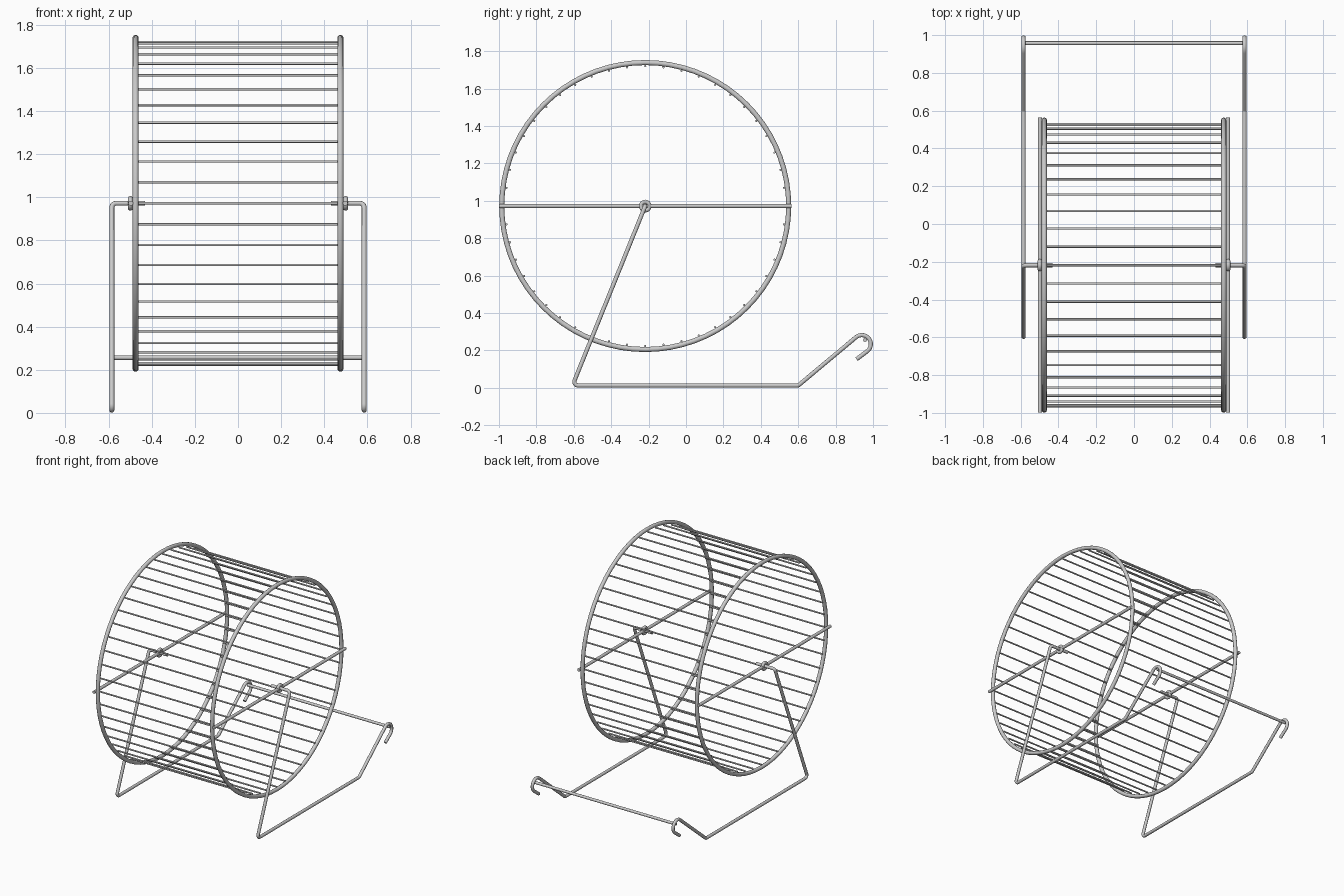
import bpy
from math import sin, cos, tan, pi, tau, radians
from mathutils import Vector

if "Cube" in bpy.data.objects:
    bpy.data.objects.remove(bpy.data.objects["Cube"])

HUB_Y, HUB_Z = -0.218, 0.972  # wheel centre
RIM_X, RIM_R = 0.475, 0.767   # rim offset and centreline radius
RUNG_R, RUNGS = 0.748, 48


def wire(name, paths, radius, cyclic=False, res=3):
    """Round wire swept along each path of points, turned into one mesh."""
    cu = bpy.data.curves.new(name, 'CURVE')
    cu.dimensions = '3D'
    cu.bevel_depth = radius
    cu.bevel_resolution = res
    cu.use_fill_caps = not cyclic
    for pts in paths:
        sp = cu.splines.new('POLY')
        sp.points.add(len(pts) - 1)
        for p, co in zip(sp.points, pts):
            p.co = (*co, 1)
        sp.use_cyclic_u = cyclic
    ob = bpy.data.objects.new(name, cu)
    bpy.context.collection.objects.link(ob)
    bpy.ops.object.select_all(action='DESELECT')
    ob.select_set(True)
    bpy.context.view_layer.objects.active = ob
    bpy.ops.object.convert(target='MESH')
    bpy.ops.object.shade_smooth_by_angle(angle=radians(40))
    return bpy.context.object


def rounded(pts, r, steps=6):
    """Replace every inner corner of a polyline by an arc of radius r."""
    pts = [Vector(p) for p in pts]
    out = [pts[0]]
    for a, b, c in zip(pts, pts[1:], pts[2:]):
        u, v = (a - b).normalized(), (c - b).normalized()
        half = u.angle(v) / 2
        d = r / tan(half)
        mid = b + (u + v).normalized() * (r / sin(half))
        p, q = b + u * d - mid, b + v * d - mid
        out += [mid + p.lerp(q, i / steps).normalized() * r for i in range(steps + 1)]
    return out + [pts[-1]]


def ring(x, r, n):
    return [(x, HUB_Y + r * cos(tau * i / n), HUB_Z + r * sin(tau * i / n)) for i in range(n)]


# Wheel rungs
wire("wheel_rungs",
     [[(-RIM_X, y, z), (RIM_X, y, z)] for _, y, z in ring(0, RUNG_R, RUNGS)], 0.0058)

# Support wire on one side: axle, leg, foot, rising tail and hook
hook_y, hook_z, hook_r = 0.94, 0.234, 0.048
slope = radians(40)
hook = [(0.585, hook_y + hook_r * cos(a), hook_z + hook_r * sin(a))
        for a in [slope + pi / 2 - pi * i / 16 for i in range(17)]]
side = rounded([(0.432, HUB_Y, HUB_Z), (0.585, HUB_Y, HUB_Z), (0.585, -0.607, 0.0125),
                (0.585, 0.6, 0.0125), hook[0]], 0.02)
side += [Vector(p) for p in hook[1:]] + [Vector((0.585, 0.912, 0.153))]

for s, label in ((-1, "left"), (1, "right")):
    wire(label + "_rim", [ring(s * RIM_X, RIM_R, 72)], 0.0142, cyclic=True)
    wire(label + "_crossbar",
         [[(s * 0.498, HUB_Y - 0.781, HUB_Z), (s * 0.498, HUB_Y + 0.781, HUB_Z)]], 0.0115)
    wire(label + "_hub_ring", [ring(s * 0.499, 0.023, 24)], 0.0115, cyclic=True)
    wire(label + "_stand", [[(s * p.x, p.y, p.z) for p in side]], 0.0115)

# Rear bar joining the two hooks
wire("rear_bar", [[(-0.59, 0.957, 0.256), (0.59, 0.957, 0.256)]], 0.0105)
